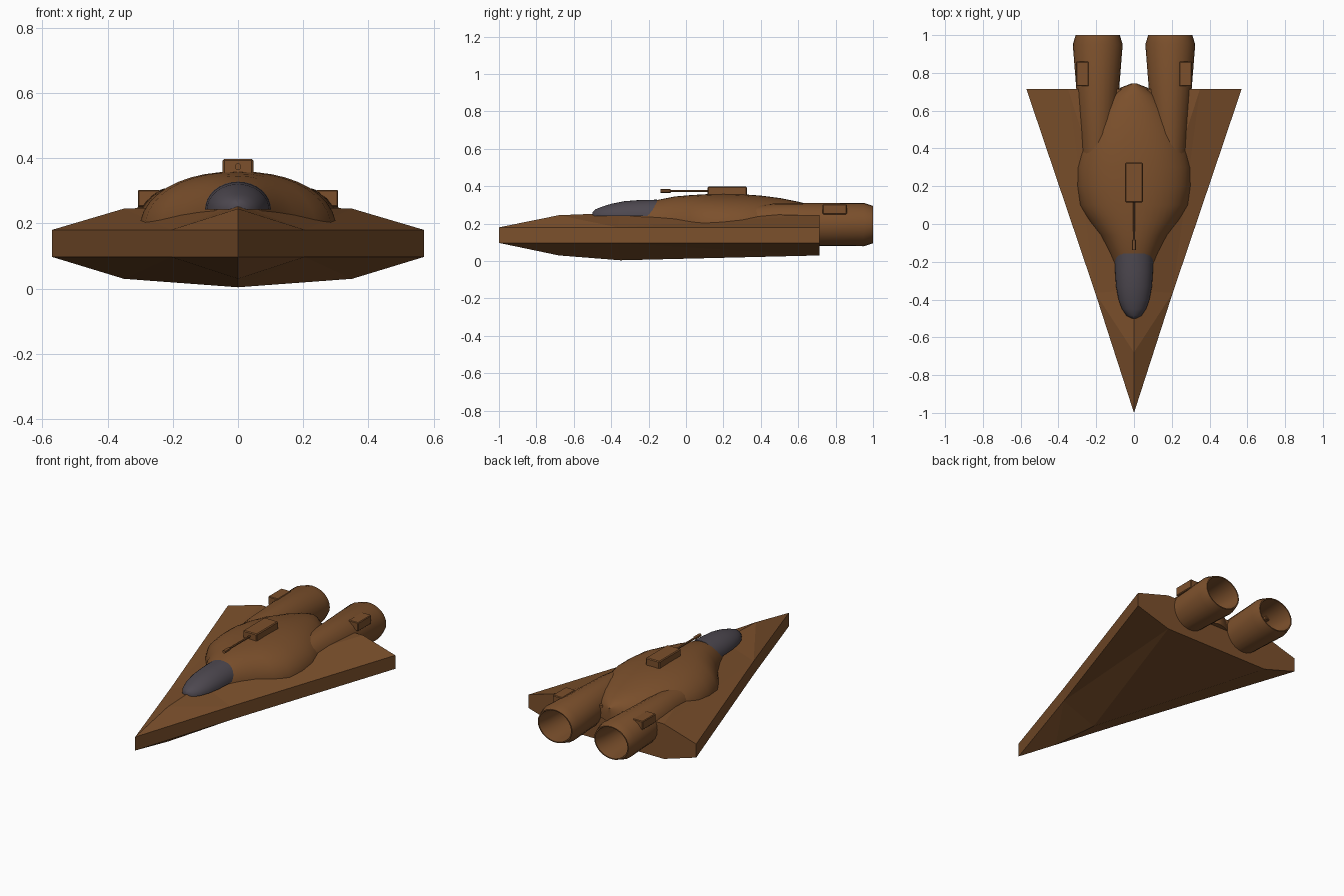
import bpy, bmesh, math
from mathutils import Vector

if "Cube" in bpy.data.objects:
    bpy.data.objects.remove(bpy.data.objects["Cube"])


def material(name, rgb):
    m = bpy.data.materials.new(name)
    m.diffuse_color = (*rgb, 1)
    m.use_nodes = True
    m.node_tree.nodes["Principled BSDF"].inputs["Base Color"].default_value = m.diffuse_color
    return m


BROWN = material("brown_paint", (0.20, 0.08, 0.025))
GLASS = material("dark_glass", (0.075, 0.065, 0.08))


def finish(bm, name, mat, smooth=None):
    bmesh.ops.recalc_face_normals(bm, faces=bm.faces)
    me = bpy.data.meshes.new(name)
    bm.to_mesh(me)
    bm.free()
    ob = bpy.data.objects.new(name, me)
    bpy.context.collection.objects.link(ob)
    me.materials.append(mat)
    if smooth:
        bpy.ops.object.select_all(action='DESELECT')
        ob.select_set(True)
        bpy.context.view_layer.objects.active = ob
        bpy.ops.object.shade_smooth_by_angle(angle=math.radians(smooth))
    return ob


def loft(name, rings, mat, smooth=30):
    """Skin a list of equal-length point rings and cap both ends."""
    bm = bmesh.new()
    loops = [[bm.verts.new(p) for p in r] for r in rings]
    n = len(loops[0])
    for a, b in zip(loops, loops[1:]):
        for i in range(n):
            j = (i + 1) % n
            bm.faces.new((a[i], a[j], b[j], b[i]))
    bm.faces.new(loops[0])
    bm.faces.new(loops[-1])
    return finish(bm, name, mat, smooth)


def dome_ring(y, half, top, base, n=16, p=1.0):
    """Half-oval cross-section standing on a flat base."""
    pts = []
    for i in range(n + 1):
        a = math.pi * i / n
        c, s = math.cos(a), math.sin(a)
        pts.append((half * math.copysign(abs(c) ** p, c), y, base + (top - base) * abs(s) ** p))
    return pts


def oval_ring(x, y, z, rx, rz, n=24):
    return [(x + rx * math.cos(2 * math.pi * i / n), y, z + rz * math.sin(2 * math.pi * i / n))
            for i in range(n)]


def box(name, lo, hi, bevel=0.0):
    bm = bmesh.new()
    bmesh.ops.create_cube(bm, size=1)
    lo, hi = Vector(lo), Vector(hi)
    for v in bm.verts:
        v.co = Vector([(lo[k] + hi[k]) / 2 + v.co[k] * (hi[k] - lo[k]) for k in range(3)])
    if bevel:
        bmesh.ops.bevel(bm, geom=bm.edges[:], offset=bevel, segments=1, affect='EDGES')
    return finish(bm, name, BROWN)


# Wedge hull: vertical rim band with shallow faceted top and belly
bm = bmesh.new()
rim = [(0, -1), (0.205, -0.365), (0.57, 0.715), (-0.57, 0.715), (-0.205, -0.365)]
upper = [bm.verts.new((x, y, 0.18)) for x, y in rim]
lower = [bm.verts.new((x, y, 0.097)) for x, y in rim]
for i in (0, 1, 3, 4):
    j = (i + 1) % 5
    bm.faces.new((upper[i], upper[j], lower[j], lower[i]))
back = {}
for side, ring, z, peak_z in (("top", upper, 0.245, 0.258), ("belly", lower, 0.03, 0.004)):
    front = bm.verts.new((0, -0.68, z))
    right = bm.verts.new((0.35, 0.715, z))
    left = bm.verts.new((-0.35, 0.715, z))
    peak = bm.verts.new((0, -0.35, peak_z))
    back[side] = (right, left)
    for inner, mid, rear in ((right, ring[1], ring[2]), (left, ring[4], ring[3])):
        bm.faces.new((ring[0], mid, front))
        bm.faces.new((front, mid, peak))
        bm.faces.new((peak, mid, inner))
        bm.faces.new((mid, rear, inner))
    bm.faces.new((peak, right, left))
bm.faces.new((upper[2], back["top"][0], back["top"][1], upper[3],
              lower[3], back["belly"][1], back["belly"][0], lower[2]))
finish(bm, "wedge_hull", BROWN)

# Domed upper body: y, half width, top height
body = [(-0.28, 0.085, 0.29), (-0.2, 0.115, 0.312), (-0.15, 0.135, 0.327), (-0.06, 0.18, 0.345),
        (0.02, 0.24, 0.352), (0.1, 0.287, 0.357), (0.2, 0.302, 0.359), (0.3, 0.303, 0.357),
        (0.4, 0.283, 0.35), (0.5, 0.243, 0.337), (0.6, 0.19, 0.317), (0.68, 0.125, 0.297),
        (0.72, 0.075, 0.28), (0.745, 0.012, 0.262)]
loft("upper_body", [dome_ring(y, w, t, 0.175, 20, 0.92) for y, w, t in body], BROWN, 35)

# Cockpit canopy
canopy = [(-0.5, 0.012, 0.262), (-0.485, 0.04, 0.276), (-0.45, 0.064, 0.29), (-0.4, 0.082, 0.306),
          (-0.33, 0.095, 0.32), (-0.25, 0.1, 0.326), (-0.155, 0.102, 0.328)]
loft("canopy", [dome_ring(y, w, t, 0.242) for y, w, t in canopy], GLASS, 45)

# Engines with hollow nozzles and side panels
profile = [(0.3, 0.08, 0.095), (0.48, 0.095, 0.113), (0.95, 0.132, 0.116), (1.0, 0.117, 0.1),
           (1.0, 0.11, 0.094), (0.93, 0.1, 0.088), (0.72, 0.09, 0.08)]
for side, s in (("right", 1), ("left", -1)):
    loft(side + "_engine", [oval_ring(0.192 * s, y, 0.195, rx, rz) for y, rx, rz in profile], BROWN, 25)
    xs = sorted((0.24 * s, 0.307 * s))
    box(side + "_engine_panel", (xs[0], 0.73, 0.25), (xs[1], 0.86, 0.303), 0.004)

# Roof turret and gun
box("turret", (-0.047, 0.115, 0.33), (0.047, 0.325, 0.398), 0.005)
loft("gun_barrel", [oval_ring(0, y, 0.374, 0.006, 0.006, 12) for y in (-0.1, 0.13)], BROWN)
loft("gun_muzzle", [oval_ring(0, y, 0.374, r, r, 12)
                    for y, r in ((-0.137, 0.01), (-0.085, 0.01), (-0.08, 0.006))], BROWN)
